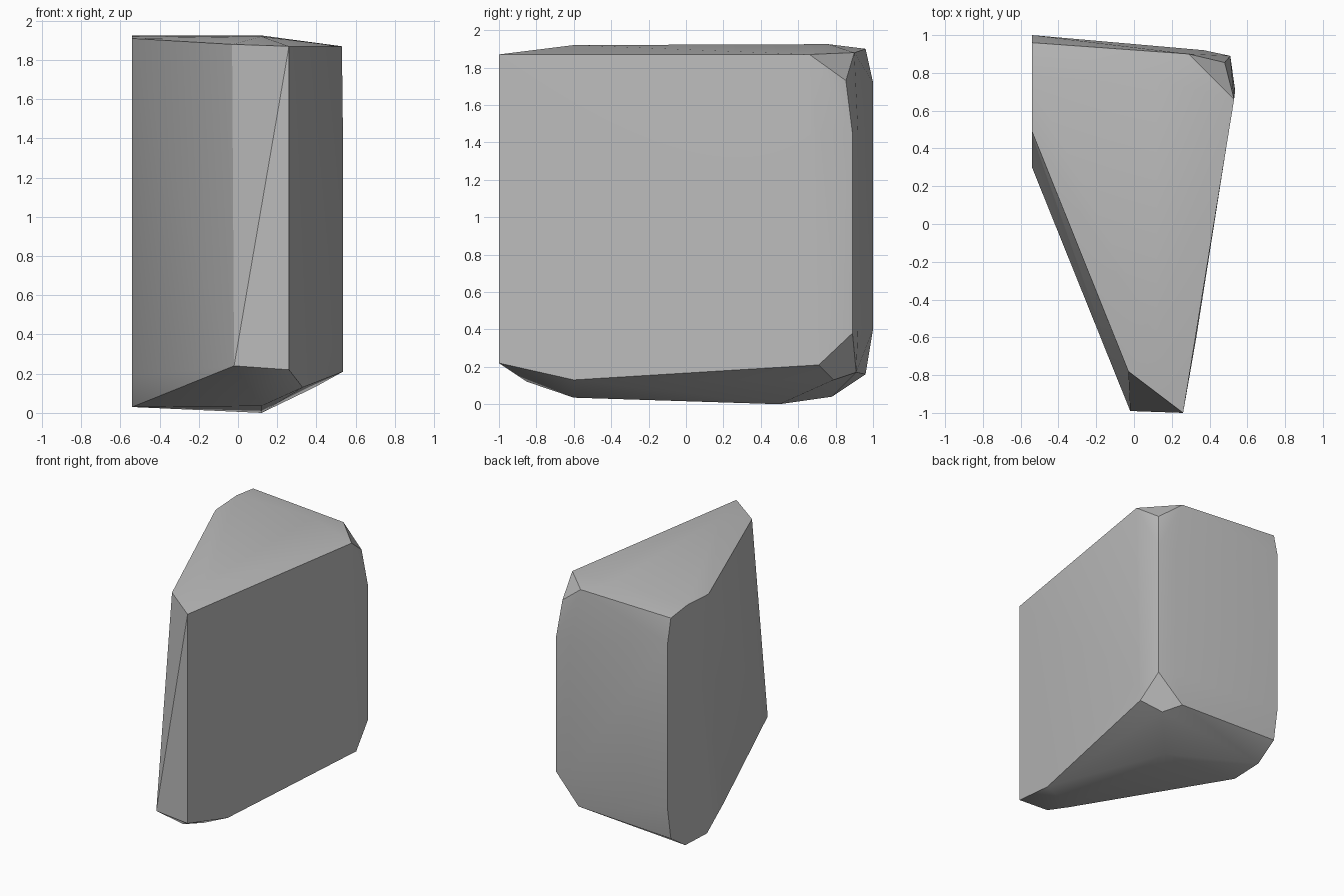
import bpy
import bmesh
import math

# Remove only the default object
default_cube = bpy.data.objects.get("Cube")
if default_cube:
    bpy.data.objects.remove(default_cube, do_unlink=True)


def make_material(name, colour):
    material = bpy.data.materials.new(name)
    material.use_nodes = True
    material.diffuse_color = colour
    material.node_tree.nodes["Principled BSDF"].inputs["Base Color"].default_value = colour
    return material


def profile_at_x(x, outline):
    """Corners of a flat side, given as (y, z) pairs."""
    return [(x, y, z) for y, z in outline]


def upright(x, y, low, high):
    """Two corners sharing one vertical line."""
    return [(x, y, low), (x, y, high)]


def build_chiselled_block(name, corners, material):
    """Wrap the corners in a convex skin and merge its level facets."""
    mesh = bpy.data.meshes.new(name)
    block = bpy.data.objects.new(name, mesh)
    bpy.context.collection.objects.link(block)

    bm = bmesh.new()
    for corner in corners:
        bm.verts.new(corner)
    hull = bmesh.ops.convex_hull(bm, input=bm.verts[:])
    unused = set(hull["geom_interior"]) | set(hull["geom_unused"])
    unused_verts = [v for v in unused if isinstance(v, bmesh.types.BMVert)]
    bmesh.ops.delete(bm, geom=unused_verts, context="VERTS")
    bmesh.ops.dissolve_limit(bm, angle_limit=math.radians(1),
                             verts=bm.verts[:], edges=bm.edges[:])
    bmesh.ops.recalc_face_normals(bm, faces=bm.faces[:])
    bm.to_mesh(mesh)
    bm.free()
    mesh.materials.append(material)

    bpy.ops.object.select_all(action="DESELECT")
    block.select_set(True)
    bpy.context.view_layer.objects.active = block
    bpy.ops.object.shade_smooth_by_angle(angle=math.radians(30))
    return block


# Flat side with worn corners
flat_side = profile_at_x(-0.54, [
    (1, 1.72), (0.96, 1.9), (0.755, 1.925), (0.49, 1.91), (0.3, 0.19),
    (0.51, 0.03), (0.78, 0.04), (0.96, 0.16), (1, 0.4)])

# Narrow front wedge, cut back on one side towards the top
front_wedge = upright(0.26, -1, 0.22, 1.87) + [
    (-0.02, -0.99, 0.24), (-0.03, -0.78, 1.88), (0.12, -0.85, 0.12)]

# Broad long side and the rounded rear edge
rear_edge = (upright(0.535, 0.7, 0.4, 1.45)
             + upright(0.51, 0.89, 0.38, 1.45)
             + upright(0.37, 0.92, 0.4, 1.45))

# Chipped rear corners, upper then lower
upper_chip = [(0.53, 0.66, 1.87), (0.48, 0.855, 1.73), (0.29, 0.9, 1.88)]
lower_chip = [(0.535, 0.71, 0.21), (0.39, 0.79, 0.13), (0.3, 0.91, 0.17)]

# Gently domed top and sloping underside
top_dome = [(0.12, -0.6, 1.92), (0.12, 0.76, 1.925)]
underside = [(0.12, -0.6, 0.035), (0.12, 0.5, 0), (0.33, -0.6, 0.13)]

stone_grey = make_material("stone grey", (0.5, 0.5, 0.5, 1))
build_chiselled_block(
    "stone_block",
    flat_side + front_wedge + rear_edge + upper_chip + lower_chip + top_dome + underside,
    stone_grey)
